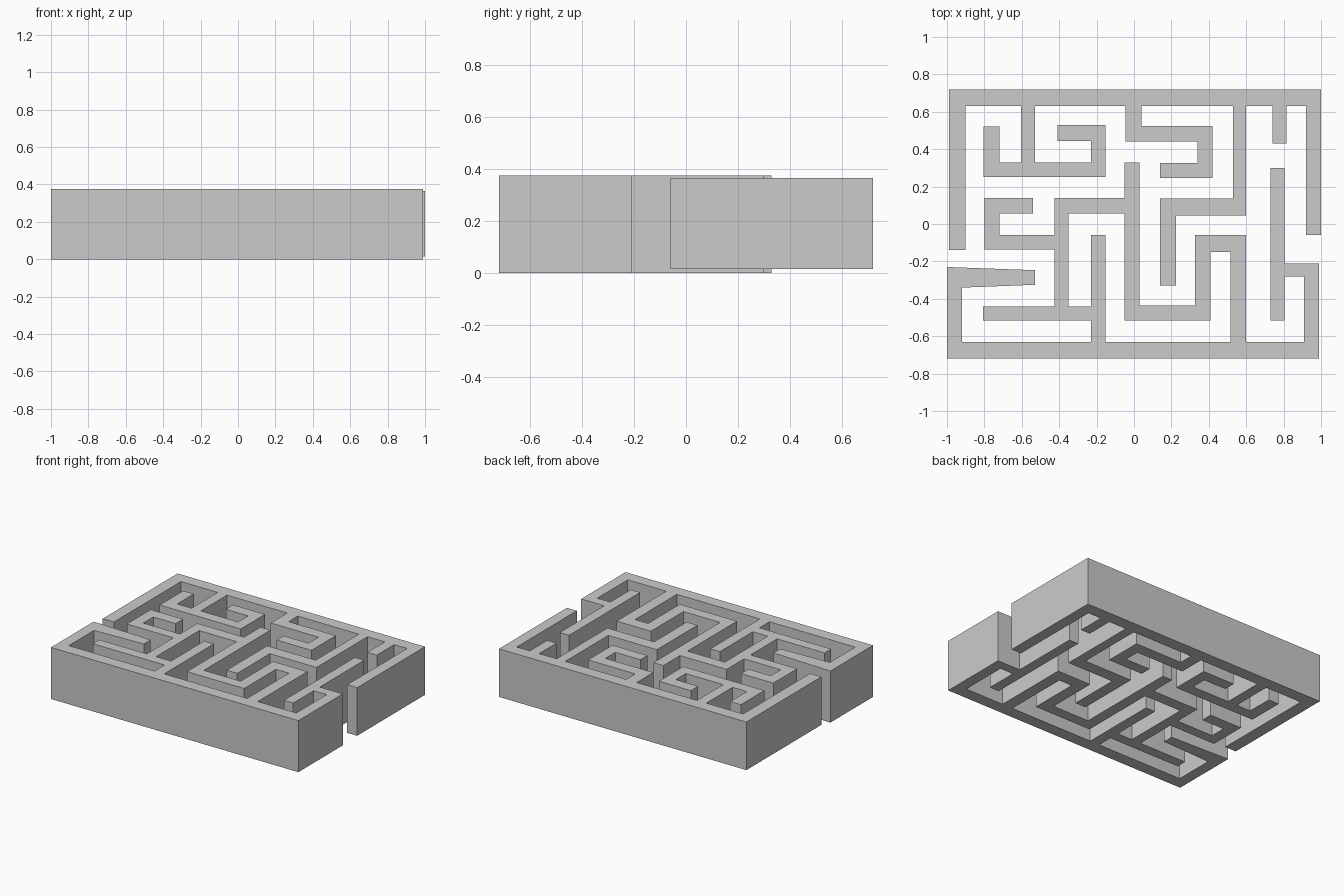
import bpy, bmesh, math

if "Cube" in bpy.data.objects:
    bpy.data.objects.remove(bpy.data.objects["Cube"])

# Wall runs as plan rectangles: (x0, x1, y0, y1)
FRONT_WALLS = [
    (-1, .99, -.72, -.63), (-1, -.92, -.72, -.23), (-1, -.53, -.34, -.23),   # frame and entry arm
    (.91, .99, -.72, -.21), (.73, .99, -.28, -.21), (.73, .805, -.515, .30),  # right side and post
    (-.23, -.153, -.72, -.06), (-.807, -.153, -.515, -.44),                   # left inner run
    (-.425, -.35, -.515, .14), (-.80, -.35, -.135, -.06),
    (-.80, -.72, -.135, .14), (-.80, -.54, .055, .14),
    (-.425, .03, .055, .14), (-.05, .03, -.515, .33),                         # middle run
    (-.05, .41, -.515, -.435), (.325, .41, -.515, -.06),
    (.325, .60, -.15, -.06), (.515, .60, -.72, -.06),
]
BACK_WALLS = [
    (-.99, 1, .63, .72), (-.99, -.90, -.14, .72), (.92, 1, -.06, .72),        # frame
    (.74, .815, .43, .72),                                                    # short stub
    (-.605, -.53, .25, .72), (-.805, -.153, .25, .33),                        # left hook
    (-.805, -.72, .25, .52), (-.23, -.153, .25, .53), (-.41, -.153, .445, .53),
    (-.045, .04, .44, .72), (-.045, .42, .44, .525),                          # middle hook
    (.34, .42, .245, .525), (.14, .42, .245, .325),
    (.53, .60, .045, .72), (.14, .60, .045, .135), (.14, .225, -.33, .135),   # right hook
]


def taper(x, y):
    """Narrow the entry arm slightly toward its free end."""
    if x <= -.53 and abs(y + .23) < 1e-4:
        y -= .017 * (x + 1) / .47
    elif -.92 <= x <= -.53 and abs(y + .34) < 1e-4:
        y += .015 * (x + .92) / .39
    return x, y


def build_walls(name, rects, z0, z1, shape=lambda x, y: (x, y)):
    """Merge the rectangles on a shared grid and extrude them as one solid."""
    xs = sorted({v for r in rects for v in r[:2]})
    ys = sorted({v for r in rects for v in r[2:]})
    bm = bmesh.new()
    verts = {}

    def vert(i, j):
        if (i, j) not in verts:
            verts[i, j] = bm.verts.new((*shape(xs[i], ys[j]), z0))
        return verts[i, j]

    for i in range(len(xs) - 1):
        for j in range(len(ys) - 1):
            cx, cy = (xs[i] + xs[i + 1]) / 2, (ys[j] + ys[j + 1]) / 2
            if any(a < cx < b and c < cy < d for a, b, c, d in rects):
                bm.faces.new([vert(i, j), vert(i + 1, j), vert(i + 1, j + 1), vert(i, j + 1)])
    ext = bmesh.ops.extrude_face_region(bm, geom=bm.faces[:], use_keep_orig=True)
    top = [g for g in ext["geom"] if isinstance(g, bmesh.types.BMVert)]
    bmesh.ops.translate(bm, verts=top, vec=(0, 0, z1 - z0))
    bmesh.ops.recalc_face_normals(bm, faces=bm.faces[:])
    bmesh.ops.dissolve_limit(bm, angle_limit=math.radians(.5),
                             verts=bm.verts[:], edges=bm.edges[:])
    me = bpy.data.meshes.new(name)
    bm.to_mesh(me)
    bm.free()
    ob = bpy.data.objects.new(name, me)
    bpy.context.collection.objects.link(ob)


# Two interlocking halves of the maze
build_walls("front_maze_walls", FRONT_WALLS, 0, .375, taper)
build_walls("back_maze_walls", BACK_WALLS, .015, .365)
